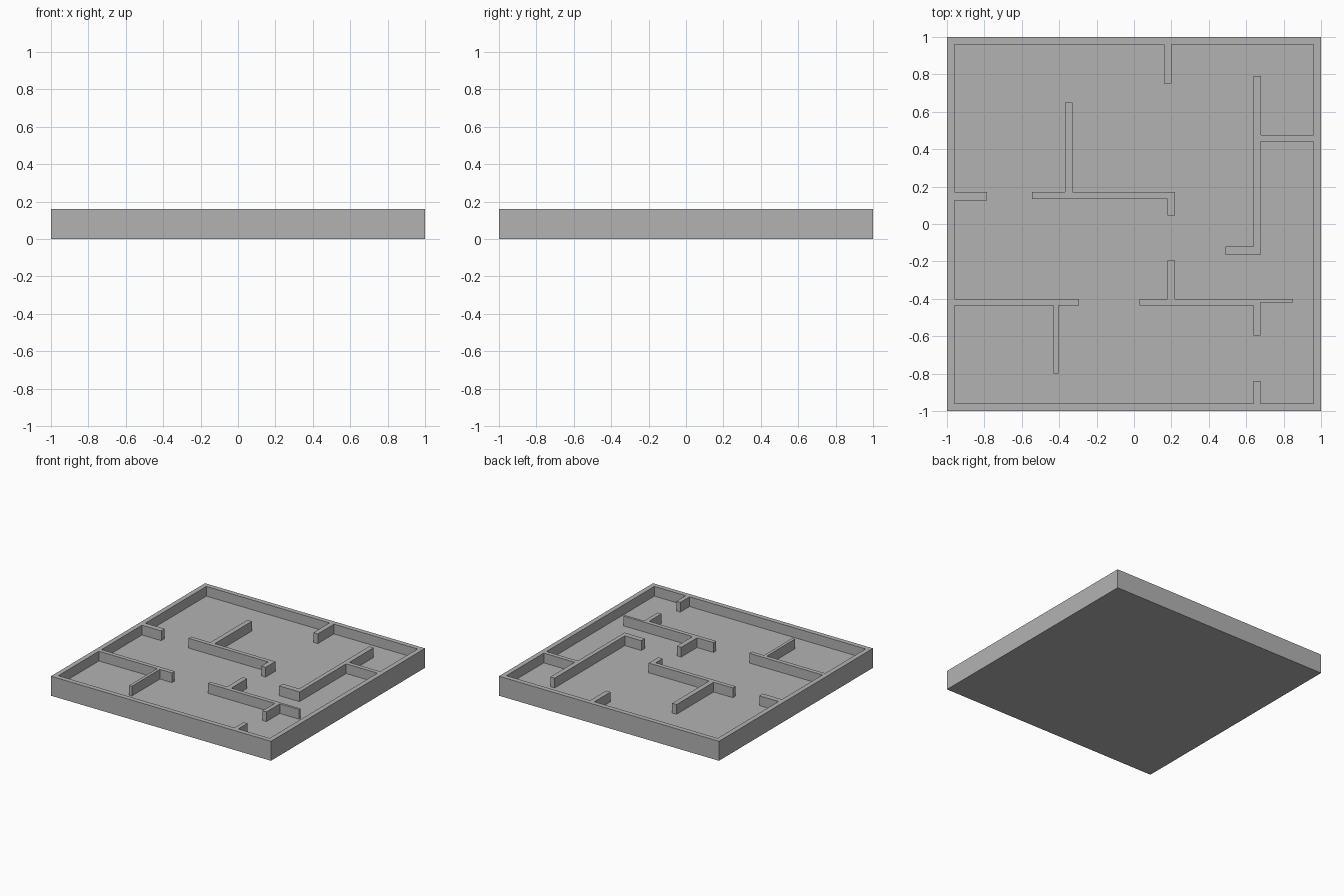
import bpy, bmesh, math

cube = bpy.data.objects.get("Cube")
if cube:
    bpy.data.objects.remove(cube, do_unlink=True)

FLOOR, TOP = 0.08, 0.16
OUT, IN = 1.0, 0.96

# Wall footprints: (x start, x end, y start, y end)
rim = [(-OUT, OUT, IN, OUT), (-OUT, OUT, -OUT, -IN),
       (-OUT, -IN, -OUT, OUT), (IN, OUT, -OUT, OUT)]
edge_stubs = [(0.16, 0.2, 0.75, IN),
              (-IN, -0.785, 0.125, 0.17),
              (0.64, 0.675, -IN, -0.84)]
centre_wall = [(-0.545, 0.22, 0.135, 0.17),
               (-0.37, -0.33, 0.17, 0.65),
               (0.18, 0.22, 0.045, 0.135)]
right_wall = [(0.64, 0.675, -0.165, 0.44),
              (0.64, 0.68, 0.44, 0.79),
              (0.64, IN, 0.44, 0.475),
              (0.49, 0.64, -0.165, -0.12)]
left_wall = [(-IN, -0.295, -0.435, -0.4),
             (-0.43, -0.405, -0.8, -0.435)]
front_wall = [(0.03, 0.675, -0.435, -0.4),
              (0.675, 0.85, -0.42, -0.4),
              (0.18, 0.22, -0.4, -0.195),
              (0.64, 0.675, -0.595, -0.435)]
walls = rim + edge_stubs + centre_wall + right_wall + left_wall + front_wall


def is_wall(face):
    c = face.calc_center_median()
    return any(a < c.x < b and s < c.y < t for a, b, s, t in walls)


def raise_faces(bm, faces, height, keep):
    """Extrude a flat region upward and return its new top faces."""
    result = bmesh.ops.extrude_face_region(bm, geom=faces, use_keep_orig=keep)
    verts = [g for g in result["geom"] if isinstance(g, bmesh.types.BMVert)]
    bmesh.ops.translate(bm, verts=verts, vec=(0, 0, height))
    return [g for g in result["geom"] if isinstance(g, bmesh.types.BMFace)]


# Flat sheet divided along every wall line
bm = bmesh.new()
xs = sorted({x for w in walls for x in w[:2]})
ys = sorted({y for w in walls for y in w[2:]})
grid = [[bm.verts.new((x, y, 0)) for y in ys] for x in xs]
sheet = [bm.faces.new((grid[i][j], grid[i + 1][j], grid[i + 1][j + 1], grid[i][j + 1]))
         for i in range(len(xs) - 1) for j in range(len(ys) - 1)]

# Floor slab, then the walls raised out of it
floor = raise_faces(bm, sheet, FLOOR, True)
raise_faces(bm, [f for f in floor if is_wall(f)], TOP - FLOOR, False)
bmesh.ops.recalc_face_normals(bm, faces=bm.faces[:])
bmesh.ops.dissolve_limit(bm, angle_limit=math.radians(1),
                         verts=bm.verts[:], edges=bm.edges[:])

mesh = bpy.data.meshes.new("maze_tray")
bm.to_mesh(mesh)
bm.free()
tray = bpy.data.objects.new("maze_tray", mesh)
bpy.context.collection.objects.link(tray)

# Plain grey
grey = bpy.data.materials.new("plain grey")
grey.use_nodes = True
colour = (0.45, 0.45, 0.45, 1)
grey.diffuse_color = colour
grey.node_tree.nodes["Principled BSDF"].inputs["Base Color"].default_value = colour
mesh.materials.append(grey)
